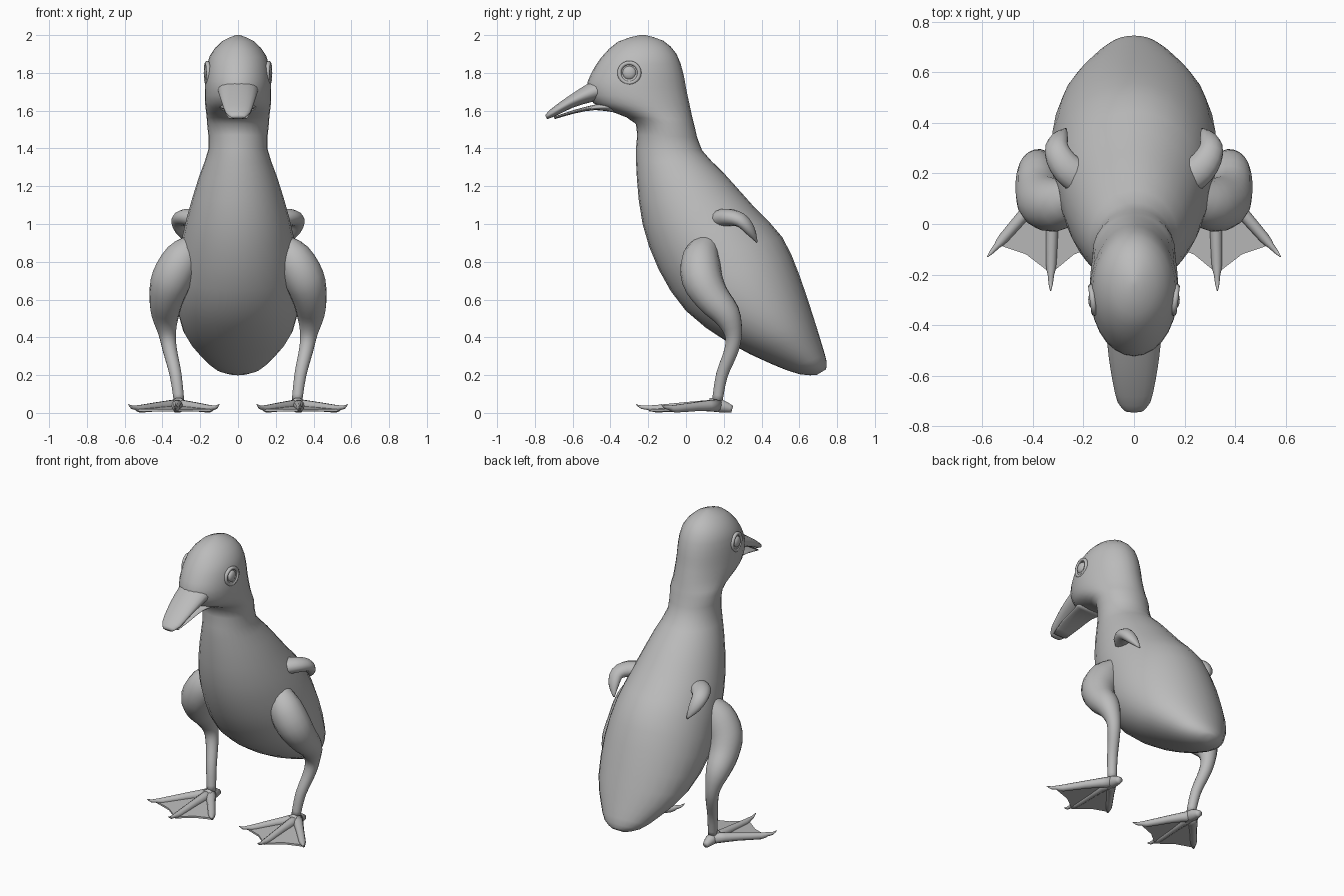
import bpy, bmesh, math
from mathutils import Vector as V

cube = bpy.data.objects.get("Cube")
if cube:
    bpy.data.objects.remove(cube)

grey = bpy.data.materials.new("plain grey")
grey.use_nodes = True
COLOUR = (0.5, 0.5, 0.5, 1)
grey.diffuse_color = COLOUR
grey.node_tree.nodes["Principled BSDF"].inputs["Base Color"].default_value = COLOUR


def finish(name, bm):
    bmesh.ops.recalc_face_normals(bm, faces=bm.faces)
    mesh = bpy.data.meshes.new(name)
    bm.to_mesh(mesh)
    bm.free()
    mesh.materials.append(grey)
    mesh.shade_smooth()
    obj = bpy.data.objects.new(name, mesh)
    bpy.context.collection.objects.link(obj)
    return obj


def spline(keys, steps):
    """Smoothly resample a list of number tuples."""
    out = []
    for i in range(len(keys) - 1):
        quad = [keys[max(i - 1, 0)], keys[i], keys[i + 1], keys[min(i + 2, len(keys) - 1)]]
        for s in range(steps):
            t = s / steps
            out.append([b + t / 2 * (c - a + t * (2*a - 5*b + 4*c - d + t * (3*(b - c) + d - a)))
                        for a, b, c, d in zip(*quad)])
    return out + [list(keys[-1])]


def loft(name, rings, sides):
    """Skin rings given as (centre, half axis, half axis) and cap the ends."""
    bm = bmesh.new()
    loops = []
    for c, u, v in rings:
        angles = [2 * math.pi * k / sides for k in range(sides)]
        loops.append([bm.verts.new(c + u * math.cos(a) + v * math.sin(a)) for a in angles])
    for p, q in zip(loops, loops[1:]):
        for k in range(sides):
            n = (k + 1) % sides
            bm.faces.new((p[k], p[n], q[n], q[k]))
    bm.faces.new(loops[0])
    bm.faces.new(loops[-1])
    return finish(name, bm)


def profile_loft(name, keys, sides=28, steps=2):
    """Keys: front y, front z, back y, back z, half width."""
    rings = []
    for fy, fz, by, bz, w in spline(keys, steps):
        f, b = V((0, fy, fz)), V((0, by, bz))
        rings.append(((f + b) / 2, V((w, 0, 0)), (b - f) / 2))
    return loft(name, rings, sides)


def tube(name, keys, side, sides=14, steps=3, flat=1.0):
    """Keys: x, y, z, radius; mirrored by side."""
    pts = [(V((x * side, y, z)), r) for x, y, z, r in spline(keys, steps)]
    rings = []
    for i, (p, r) in enumerate(pts):
        t = (pts[min(i + 1, len(pts) - 1)][0] - pts[max(i - 1, 0)][0]).normalized()
        u = t.cross(V((0, 1, 0.2)) if abs(t.z) > 0.75 else V((0, 0, 1))).normalized()
        if rings and u.dot(rings[-1][1]) < 0:
            u = -u
        if rings:  # carry the frame along without twisting
            prev = rings[-1][1]
            u = (prev - t * prev.dot(t)).normalized()
        rings.append((p, u * r, t.cross(u) * r * flat))
    return loft(name, rings, sides)


# Head, neck and body in one skin
profile_loft("body", [
    (-.245, 2.0, -.215, 2.0, .01), (-.36, 1.965, -.12, 1.97, .085),
    (-.45, 1.88, -.05, 1.9, .15), (-.505, 1.79, -.015, 1.8, .17),
    (-.525, 1.72, 0, 1.72, .175), (-.49, 1.64, .015, 1.65, .175),
    (-.38, 1.59, .03, 1.58, .168), (-.265, 1.53, .045, 1.52, .163),
    (-.265, 1.4, .085, 1.39, .157), (-.26, 1.24, .2, 1.27, .205),
    (-.23, 1.0, .37, 1.08, .27), (-.145, .76, .51, .93, .31),
    (0, .54, .60, .73, .33), (.22, .375, .68, .49, .29),
    (.45, .26, .72, .36, .2), (.6, .205, .745, .27, .12),
    (.69, .2, .74, .23, .04)])

# Beak, slightly open
profile_loft("upper_beak", [
    (-.46, 1.78, -.40, 1.66, .11), (-.55, 1.725, -.5, 1.645, .1),
    (-.64, 1.665, -.6, 1.615, .085), (-.72, 1.605, -.69, 1.572, .065),
    (-.745, 1.575, -.735, 1.555, .035)], 18)
profile_loft("lower_beak", [
    (-.40, 1.65, -.38, 1.59, .1), (-.5, 1.628, -.48, 1.603, .08),
    (-.6, 1.602, -.59, 1.585, .07), (-.70, 1.568, -.695, 1.555, .05)], 18)

for side, label in ((1, "left"), (-1, "right")):
    # Eye: rim ring around a shallow ball
    centre = V((.163 * side, -.30, 1.8))
    rim = [(.053 * math.cos(a), .053 * math.sin(a)) for a in (k * math.pi / 12 for k in range(24))]
    bm = bmesh.new()
    loops = []
    for dy, dz in rim:
        out = V((0, dy, dz)).normalized() * .011
        c = centre + V((dy * .12 * side, dy, dz))
        loops.append([bm.verts.new(c + out * math.cos(b) + V((.012, 0, 0)) * math.sin(b))
                      for b in (j * math.pi / 4 for j in range(8))])
    for k in range(24):
        p, q = loops[k], loops[(k + 1) % 24]
        for j in range(8):
            n = (j + 1) % 8
            bm.faces.new((p[j], p[n], q[n], q[j]))
    finish(label + "_eyelid", bm)
    bm = bmesh.new()
    bmesh.ops.create_uvsphere(bm, u_segments=16, v_segments=10, radius=.036)
    bmesh.ops.scale(bm, vec=(.5, 1, 1), verts=bm.verts)
    bmesh.ops.translate(bm, vec=centre, verts=bm.verts)
    finish(label + "_eye", bm)

    # Stubby wing
    tube(label + "_wing", [(.19, .17, 1.02, .07), (.265, .22, 1.035, .062),
                           (.305, .29, 1.02, .05), (.295, .34, .965, .036),
                           (.27, .375, .905, .006)], side, flat=.75)

    # Leg from hip to ankle
    tube(label + "_leg", [
        (.22, .12, .90, .06), (.29, .08, .82, .1), (.35, .085, .71, .108), (.378, .14, .61, .092),
        (.385, .215, .52, .074), (.375, .25, .42, .047), (.36, .24, .33, .038),
        (.33, .19, .2, .032), (.312, .165, .06, .028)], side, 16)

    # Foot: heel, three clawed toes and the web between them
    tube(label + "_heel", [(.315, .12, .045, .036), (.315, .19, .035, .034),
                           (.315, .245, .02, .018)], side)
    tips = [(.1, -.13), (.33, -.265), (.58, -.13)]
    root = V((.32, .17, 0))
    joints = []
    for (x, y), toe in zip(tips, ("inner", "middle", "outer")):
        d = V((x, y, 0)) - root
        keys = [(root.x + d.x * t, root.y + d.y * t, z, r) for t, z, r in
                ((0, .04, .034), (.4, .033, .025), (.75, .022, .021),
                 (.85, .028, .013), (.93, .03, .009), (1, .045, .002))]
        tube(f"{label}_{toe}_toe", keys, side, 10, 2)
        joints.append(root + d * .84)
    bm = bmesh.new()
    for a, b in zip(joints, joints[1:]):
        mid = (a + b) / 2 * .94 + root * .06
        low = []
        for h in (.008, .02):
            low.append([bm.verts.new((p.x * side, p.y, h + lift)) for p, lift in
                        ((root, .02), (a, 0), (mid, 0), (b, 0))])
        bottom, top = low
        bm.faces.new(bottom[::-1])
        bm.faces.new(top)
        for k in range(4):
            n = (k + 1) % 4
            bm.faces.new((bottom[k], bottom[n], top[n], top[k]))
    web = finish(label + "_web", bm)
    web.data.shade_flat()
